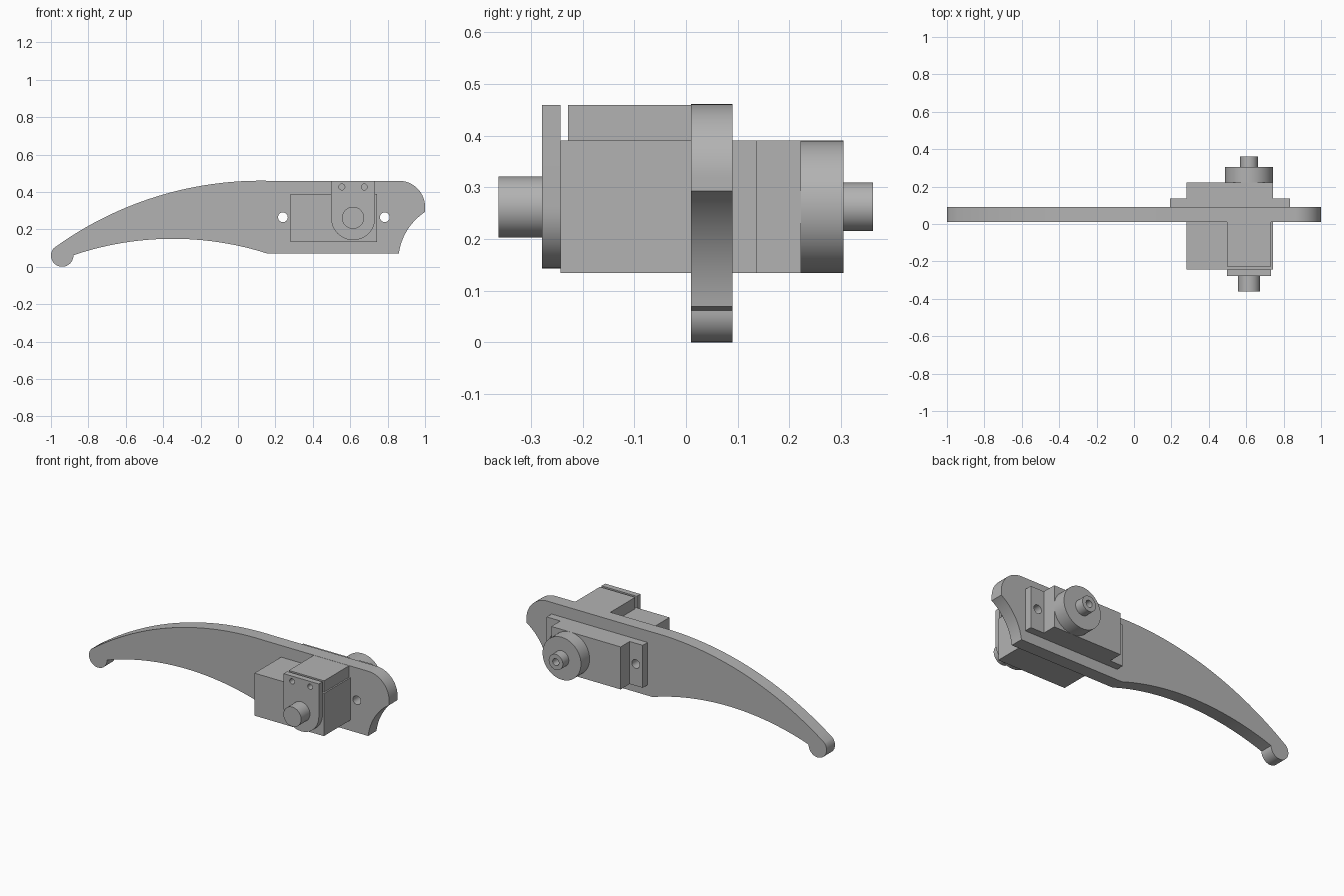
import bpy
import bmesh
from math import atan2, cos, sin, pi, radians

cube = bpy.data.objects.get("Cube")
if cube:
    bpy.data.objects.remove(cube, do_unlink=True)

GREY = (0.45, 0.45, 0.45, 1.0)
grey = bpy.data.materials.new("plain grey")
grey.use_nodes = True
grey.diffuse_color = GREY
grey.node_tree.nodes["Principled BSDF"].inputs["Base Color"].default_value = GREY


def arc(a, m, b, n=24):
    """Points on the circle from a through m to b."""
    (ax, az), (mx, mz), (bx, bz) = a, m, b
    d = 2 * (ax * (mz - bz) + mx * (bz - az) + bx * (az - mz))
    sa, sm, sb = ax * ax + az * az, mx * mx + mz * mz, bx * bx + bz * bz
    cx = (sa * (mz - bz) + sm * (bz - az) + sb * (az - mz)) / d
    cz = (sa * (bx - mx) + sm * (ax - bx) + sb * (mx - ax)) / d
    r = ((ax - cx) ** 2 + (az - cz) ** 2) ** 0.5
    t0 = atan2(az - cz, ax - cx)
    tm = (atan2(mz - cz, mx - cx) - t0) % (2 * pi)
    sweep = (atan2(bz - cz, bx - cx) - t0) % (2 * pi)
    if tm > sweep:
        sweep -= 2 * pi
    return [(cx + r * cos(t0 + sweep * i / n), cz + r * sin(t0 + sweep * i / n))
            for i in range(n + 1)]


def circle(x, z, r, n=48):
    return [(x + r * cos(2 * pi * i / n), z + r * sin(2 * pi * i / n)) for i in range(n)]


def rect(x0, x1, z0, z1):
    return [(x0, z0), (x1, z0), (x1, z1), (x0, z1)]


def prism(name, y0, y1, *loops):
    """Solid from an x-z outline (further loops are holes), between y0 and y1."""
    curve = bpy.data.curves.new(name, "CURVE")
    curve.dimensions = "2D"
    curve.fill_mode = "BOTH"
    curve.extrude = (y1 - y0) / 2
    for loop in loops:
        spline = curve.splines.new("POLY")
        spline.points.add(len(loop) - 1)
        for p, (x, z) in zip(spline.points, loop):
            p.co = (x, z, 0, 1)
        spline.use_cyclic_u = True
    ob = bpy.data.objects.new(name, curve)
    bpy.context.collection.objects.link(ob)
    ob.location.y = (y0 + y1) / 2
    ob.rotation_euler.x = radians(90)
    bpy.ops.object.select_all(action="DESELECT")
    ob.select_set(True)
    bpy.context.view_layer.objects.active = ob
    bpy.ops.object.convert(target="MESH")
    ob = bpy.context.object
    bm = bmesh.new()
    bm.from_mesh(ob.data)
    bmesh.ops.remove_doubles(bm, verts=bm.verts, dist=1e-5)
    bmesh.ops.recalc_face_normals(bm, faces=bm.faces)
    bm.to_mesh(ob.data)
    bm.free()
    ob.data.materials.clear()
    ob.data.materials.append(grey)
    bpy.ops.object.shade_smooth_by_angle(angle=radians(30))
    return ob


AX, AZ = 0.615, 0.262          # output shaft axis
SCREWS = (0.24, 0.785)         # mounting screw positions
holes = [circle(x, 0.265, 0.026, 32) for x in SCREWS]

# Curved leg plate with a round foot
outline = (arc((-0.985, 0.10), (-0.435, 0.376), (0.17, 0.46))
           + arc((0.86, 0.46), (0.959, 0.419), (1.0, 0.32))
           + arc((1.0, 0.293), (0.905, 0.196), (0.86, 0.07))
           + arc((0.16, 0.07), (-0.355, 0.15), (-0.88, 0.062))
           + arc((-0.88, 0.062), (-0.982, 0.0176), (-0.985, 0.10))[1:-1])
prism("leg_plate", 0.01, 0.09, outline, *holes)

# Motor body with two mounting ears
prism("motor_body", -0.243, 0.222, rect(0.28, 0.742, 0.134, 0.39))
for side, x0, x1, hole in (("right", 0.193, 0.28, holes[0]),
                           ("left", 0.742, 0.833, holes[1])):
    prism(side + "_mounting_ear", 0.09, 0.136, rect(x0, x1, 0.134, 0.39), hole)

# Bracket block on the motor and its rounded front tab
BX0, BX1 = 0.498, 0.733
prism("bracket_block", -0.228, 0.01, rect(BX0, BX1, 0.39, 0.459))
tab = [(BX1, 0.459), (BX0, 0.459)] + arc((BX0, AZ), (AX, 0.143), (BX1, AZ))
prism("front_tab", -0.278, -0.243, tab,
      *[circle(AX + s * 0.06, 0.427, 0.016, 24) for s in (-1, 1)])
prism("front_pivot_pin", -0.362, -0.278, circle(AX, AZ, 0.059))

# Output disc and hollow hub on the back
prism("output_disc", 0.222, 0.304, circle(AX, AZ, 0.128, 64))
prism("output_hub", 0.304, 0.361, circle(AX, AZ, 0.047), circle(AX, AZ, 0.021, 32))
